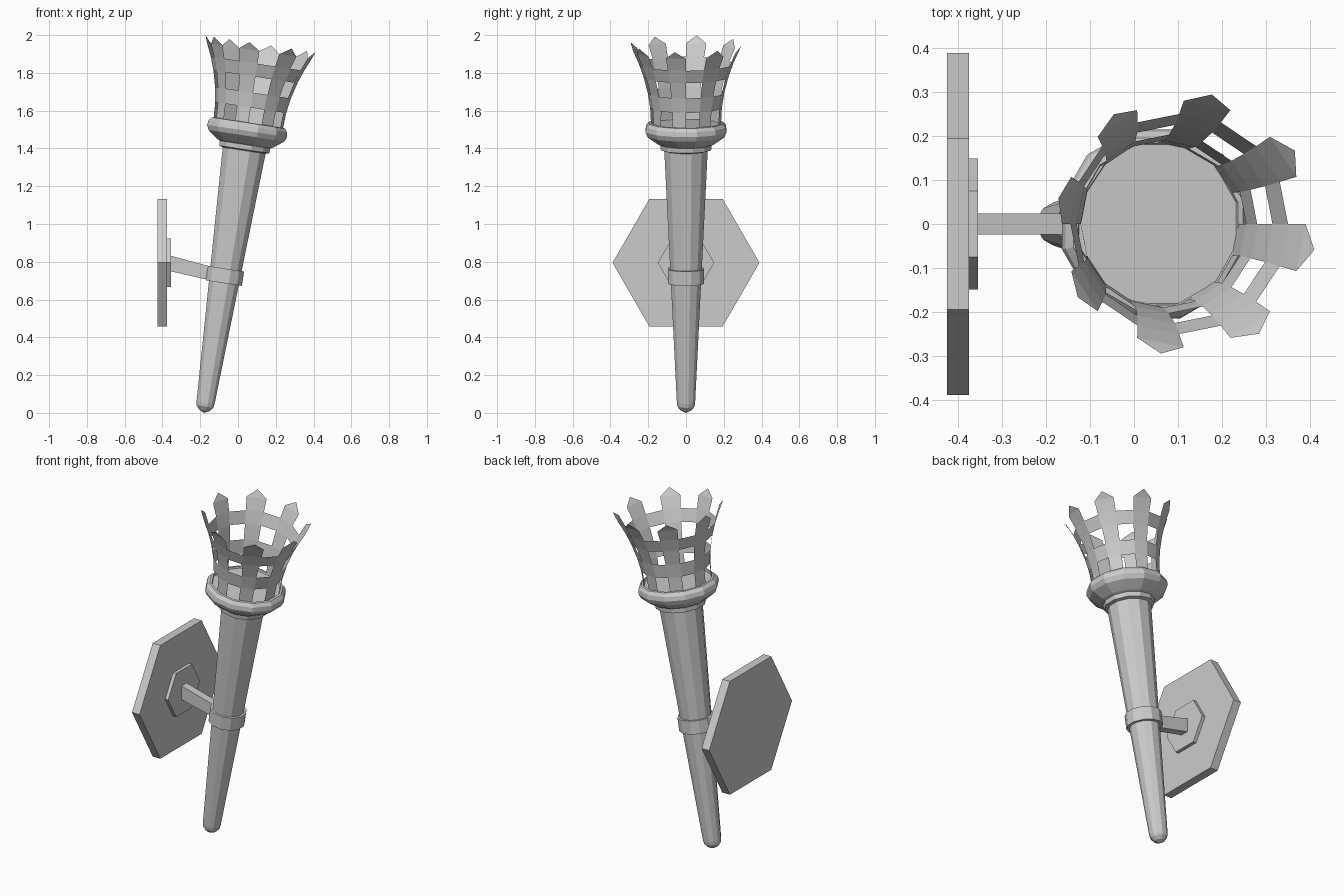
import bpy, bmesh
from math import sin, cos, pi, radians
from mathutils import Matrix, Vector

if "Cube" in bpy.data.objects:
    bpy.data.objects.remove(bpy.data.objects["Cube"])

# Torch axis: leans towards +x from the pointed foot
TORCH = Matrix.Translation((-0.18, 0, 0)) @ Matrix.Rotation(radians(8.7), 4, 'Y')


def finish(name, bm, matrix=None, normals=True):
    if matrix:
        bm.transform(matrix)
    if normals:
        bmesh.ops.recalc_face_normals(bm, faces=bm.faces)
    me = bpy.data.meshes.new(name)
    bm.to_mesh(me)
    bm.free()
    ob = bpy.data.objects.new(name, me)
    bpy.context.collection.objects.link(ob)
    return ob


def lathe(name, profile, sides=12, closed=False):
    """Revolve (radius, height) points about the torch axis."""
    bm = bmesh.new()
    rings = []
    for r, z in profile:
        if r == 0:
            rings.append([bm.verts.new((0, 0, z))] * sides)
        else:
            rings.append([bm.verts.new((r * cos((i + .5) * 2 * pi / sides),
                                        r * sin((i + .5) * 2 * pi / sides), z))
                          for i in range(sides)])
    pairs = list(zip(rings, rings[1:]))
    if closed:
        pairs.append((rings[-1], rings[0]))
    for a, b in pairs:
        for i in range(sides):
            j = (i + 1) % sides
            quad = list(dict.fromkeys((a[i], a[j], b[j], b[i])))
            bm.faces.new(quad)
    return finish(name, bm, TORCH)


def hex_plate(name, radius, x0, x1, z):
    bm = bmesh.new()
    bmesh.ops.create_cone(bm, cap_ends=True, segments=6, radius1=radius,
                          radius2=radius, depth=x1 - x0,
                          matrix=Matrix.Rotation(pi / 6, 4, 'Z'))
    # lay the axis along x with corners pointing along y
    lo = max(bm.verts, key=lambda v: abs(v.co.y))
    if abs(lo.co.y) < radius * .99:
        bm.transform(Matrix.Rotation(pi / 6, 4, 'Z'))
    bm.transform(Matrix.Rotation(pi / 2, 4, 'Y'))
    return finish(name, bm, Matrix.Translation(((x0 + x1) / 2, 0, z)))


# Tapered handle with a rounded foot
lathe("handle", [(0, 0), (.03, .014), (.046, .034), (.05, .055), (.119, 1.41), (0, 1.41)])

# Cup: stepped neck, bulging rim and flat floor
lathe("cup_rim", [(0, 1.405), (.118, 1.405), (.138, 1.411), (.14, 1.437), (.155, 1.444),
                  (.18, 1.462), (.21, 1.484), (.222, 1.51), (.218, 1.535),
                  (.202, 1.553), (.19, 1.555), (.187, 1.545), (0, 1.545)])

# Collar clamped round the handle
lathe("collar", [(.078, .695), (.1, .695), (.1, .772), (.078, .772)], closed=True)

# Fire basket: thin 16-sided lattice, alternate columns are pointed tines
levels = [(.185, 1.54), (.19, 1.635), (.203, 1.715), (.225, 1.80), (.25, 1.87), (.28, 1.938)]
bands = (1, 3)
bm = bmesh.new()
N = 16
grid = [[bm.verts.new((r * cos(i * 2 * pi / N), r * sin(i * 2 * pi / N), z))
         for i in range(N)] for r, z in levels]
for i in range(N):
    j = (i + 1) % N
    tine = i % 2 == 1
    for k in range(len(levels) - 1):
        if tine or k in bands:
            bm.faces.new((grid[k][i], grid[k][j], grid[k + 1][j], grid[k + 1][i]))
    if tine:
        a = (i + .5) * 2 * pi / N
        tip = bm.verts.new((.30 * cos(a), .30 * sin(a), 1.977))
        bm.faces.new((grid[-1][i], grid[-1][j], tip))
bmesh.ops.delete(bm, geom=[v for v in bm.verts if not v.link_faces], context='VERTS')
finish("fire_basket", bm, TORCH, normals=False)

# Wall plate and its raised boss
hex_plate("wall_plate", .389, -.425, -.375, .795)
hex_plate("plate_boss", .149, -.376, -.355, .795)

# Sloping arm from boss to collar
start, end = Vector((-.365, 0, .793)), Vector((-.145, 0, .738))
bm = bmesh.new()
bmesh.ops.create_cube(bm, size=1)
for v in bm.verts:
    c = start if v.co.x < 0 else end
    half = .041 if v.co.x < 0 else .037
    v.co = (c.x, .024 * (1 if v.co.y > 0 else -1), c.z + half * (1 if v.co.z > 0 else -1))
finish("bracket_arm", bm)
